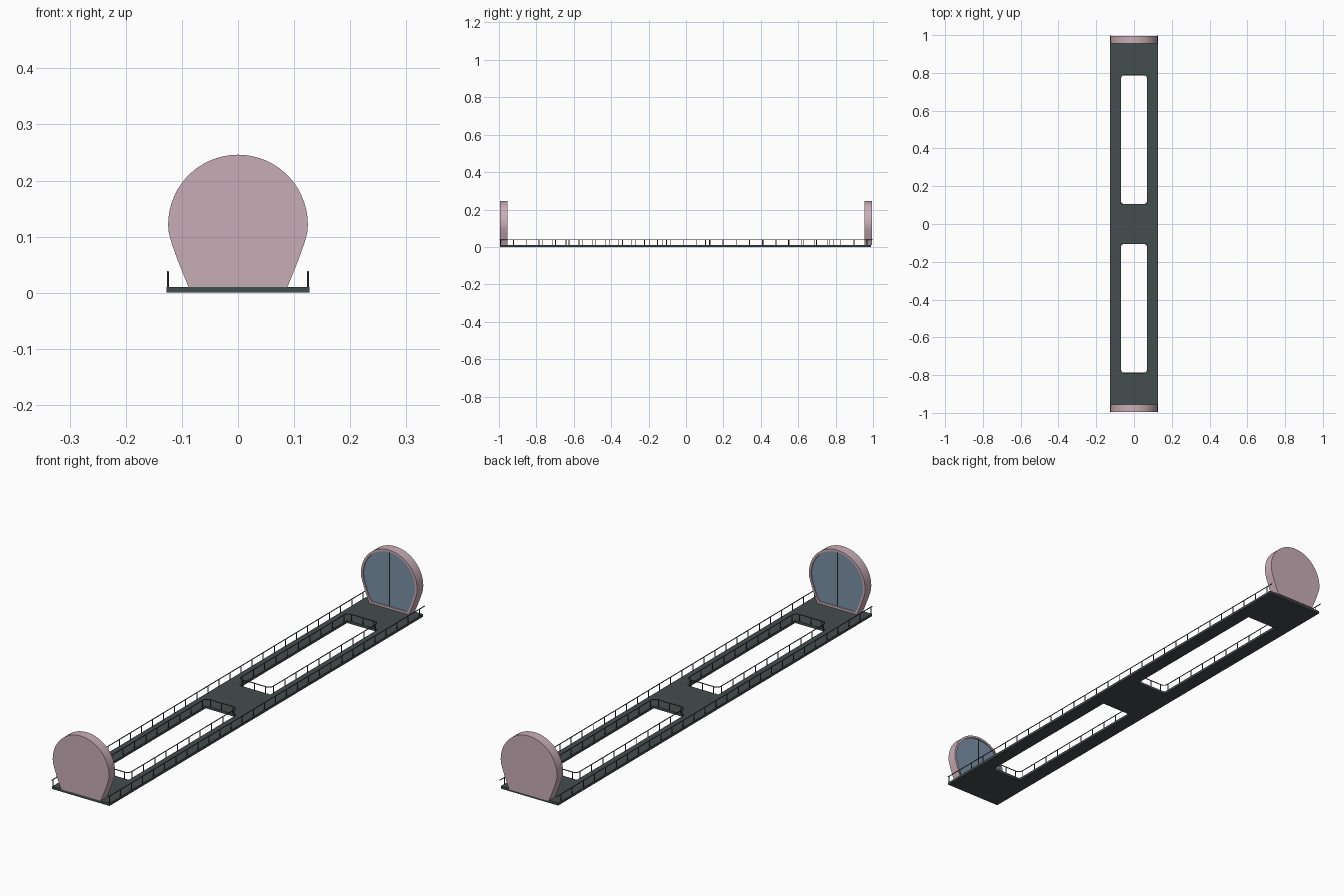
import bpy, bmesh, math
from mathutils import Matrix, Vector

if "Cube" in bpy.data.objects:
    bpy.data.objects.remove(bpy.data.objects["Cube"])


def material(name, rgb):
    m = bpy.data.materials.new(name)
    m.diffuse_color = (*rgb, 1)
    m.use_nodes = True
    m.node_tree.nodes["Principled BSDF"].inputs["Base Color"].default_value = m.diffuse_color
    return m


DARK = material("dark_metal", (0.06, 0.075, 0.078))
PINK = material("pink_shell", (0.58, 0.42, 0.47))
BLUE = material("blue_panel", (0.20, 0.28, 0.39))
BLACK = material("black_seam", (0.012, 0.014, 0.016))
TOP = 0.010      # deck surface height
RAIL_Z = 0.0375  # handrail height


def finish(name, bm, mat, smooth=False):
    bmesh.ops.recalc_face_normals(bm, faces=bm.faces)
    me = bpy.data.meshes.new(name)
    bm.to_mesh(me)
    bm.free()
    ob = bpy.data.objects.new(name, me)
    bpy.context.collection.objects.link(ob)
    me.materials.append(mat)
    if smooth:
        bpy.ops.object.select_all(action='DESELECT')
        ob.select_set(True)
        bpy.context.view_layer.objects.active = ob
        bpy.ops.object.shade_smooth_by_angle(angle=math.radians(35))
    return ob


# Deck: a grid of cells with the two openings left out, then thickened
bm = bmesh.new()
xs = [-0.127, -0.068, 0.068, 0.127]
ys = [-0.994, -0.787, -0.107, 0.107, 0.787, 0.990]
grid = [[bm.verts.new((x, y, 0)) for y in ys] for x in xs]
for i in range(3):
    for j in range(5):
        if i == 1 and j in (1, 3):
            continue
        bm.faces.new((grid[i][j], grid[i + 1][j], grid[i + 1][j + 1], grid[i][j + 1]))
ext = bmesh.ops.extrude_face_region(bm, geom=bm.faces[:])
bmesh.ops.translate(bm, vec=(0, 0, TOP),
                    verts=[v for v in ext["geom"] if isinstance(v, bmesh.types.BMVert)])
finish("deck", bm, DARK)


# Railings: swept handrail plus evenly spaced posts
def handrail(name, pts, cyclic):
    cu = bpy.data.curves.new(name, 'CURVE')
    cu.dimensions = '3D'
    cu.bevel_depth = 0.0018
    cu.bevel_resolution = 1
    cu.use_fill_caps = True
    sp = cu.splines.new('POLY')
    sp.points.add(len(pts) - 1)
    for p, (x, y) in zip(sp.points, pts):
        p.co = (x, y, RAIL_Z, 1)
    sp.use_cyclic_u = cyclic
    ob = bpy.data.objects.new(name, cu)
    bpy.context.collection.objects.link(ob)
    cu.materials.append(DARK)


def posts(name, places):
    bm = bmesh.new()
    h = RAIL_Z - TOP + 0.001
    for x, y in places:
        bmesh.ops.create_cone(bm, cap_ends=True, segments=8, radius1=0.0018, radius2=0.0018,
                              depth=h, matrix=Matrix.Translation((x, y, TOP - 0.001 + h / 2)))
    finish(name, bm, DARK, True)


for side, sx in (("left", -0.125), ("right", 0.125)):
    handrail(side + "_outer_handrail", [(sx, -0.998), (sx, 1.0)], False)
    posts(side + "_outer_posts", [(sx, -0.992 + 0.07 * k) for k in range(29)])

for end, cy in (("front", -0.447), ("back", 0.447)):
    hx, hy, r = 0.070, 0.343, 0.018
    loop = []
    for q, (sx, sy) in enumerate(((1, 1), (-1, 1), (-1, -1), (1, -1))):
        for k in range(6):
            a = math.radians(90 * q + 18 * k)
            loop.append((sx * (hx - r) + r * math.cos(a), cy + sy * (hy - r) + r * math.sin(a)))
    handrail(end + "_opening_handrail", loop, True)
    spots = [(s * hx, cy - 0.322 + 0.0716 * k) for s in (-1, 1) for k in range(10)]
    spots += [(x, cy + s * hy) for s in (-1, 1) for x in (-0.05, 0, 0.05)]
    posts(end + "_opening_posts", spots)


# Door profile: round top running into a tapered foot
def profile(inset, foot):
    r, cz = 0.1245 - inset, 0.1215
    right = [(0.0875 - inset, foot), (0.098 - inset, 0.034), (0.1085 - inset, 0.0605),
             (0.1185 - inset, 0.089)]
    arc = [(r * math.cos(math.radians(a)), cz + r * math.sin(math.radians(a)))
           for a in range(-6, 187, 6)]
    return right + arc + [(-x, z) for x, z in reversed(right)]


def prism(pts, y0, y1):
    bm = bmesh.new()
    f = bm.faces.new([bm.verts.new((x, y0, z)) for x, z in pts])
    ext = bmesh.ops.extrude_face_region(bm, geom=[f])
    bmesh.ops.translate(bm, vec=(0, y1 - y0, 0),
                        verts=[v for v in ext["geom"] if isinstance(v, bmesh.types.BMVert)])
    return bm


OUT, INNER, FLOOR = -0.994, -0.955, -0.962   # outside face, rim face, recess floor


def door(end, turn):
    def place(ob):
        ob.data.transform(Matrix.Rotation(turn, 4, 'Z'))

    # Shell with a recessed inner side
    outer, inner = profile(0, TOP - 0.001), profile(0.009, 0.019)
    bm = bmesh.new()
    rings = [[bm.verts.new((x, y, z)) for x, z in pts]
             for pts, y in ((outer, OUT), (outer, INNER), (inner, INNER), (inner, FLOOR))]
    n = len(outer)
    for a, b in zip(rings, rings[1:]):
        for k in range(n):
            bm.faces.new((a[k], a[(k + 1) % n], b[(k + 1) % n], b[k]))
    bm.faces.new(rings[0])
    bm.faces.new(rings[-1])
    place(finish(end + "_door_shell", bm, PINK, True))

    # Two sliding leaves and the dark seam between them
    half = [(x, z) for x, z in profile(0.0095, 0.0195) if x > 0.003]
    half += [(0.0018, half[-1][1]), (0.0018, 0.0195)]
    for side, s in (("left", -1), ("right", 1)):
        leaf = prism([(s * x, z) for x, z in half], FLOOR - 0.001, FLOOR + 0.003)
        place(finish(end + "_door_" + side + "_leaf", leaf, BLUE))
    seam = [(-0.0019, 0.0195), (0.0019, 0.0195), (0.0019, 0.236), (-0.0019, 0.236)]
    place(finish(end + "_door_seam", prism(seam, FLOOR - 0.001, FLOOR + 0.0035), BLACK))


door("front", 0)
door("back", math.pi)
